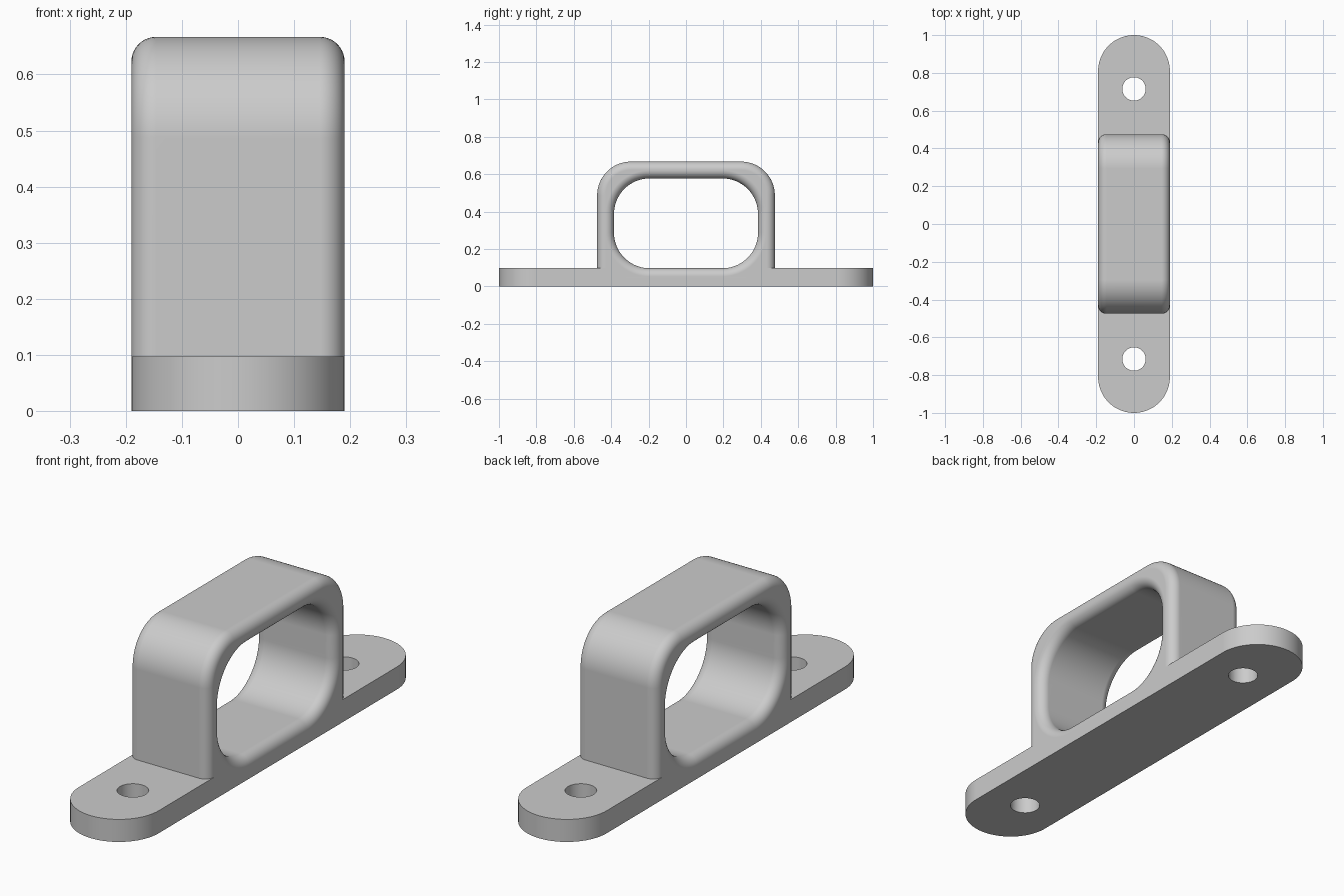
import bpy, bmesh, math

if "Cube" in bpy.data.objects:
    bpy.data.objects.remove(bpy.data.objects["Cube"])

W = 0.19        # half width of plate and loop
PLATE = 0.097   # plate thickness
R = 0.044       # rounding of the loop edges

grey = bpy.data.materials.new("plain grey")
grey.diffuse_color = (0.6, 0.6, 0.6, 1)
grey.use_nodes = True
grey.node_tree.nodes["Principled BSDF"].inputs["Base Color"].default_value = grey.diffuse_color


def round_rect(hy, z0, z1, r_top, r_bot, n=20):
    """Rounded rectangle in the YZ plane as (y, z) points."""
    pts = []
    for cy, cz, r, a0 in ((hy - r_top, z1 - r_top, r_top, 0), (r_top - hy, z1 - r_top, r_top, 90),
                          (r_bot - hy, z0 + r_bot, r_bot, 180), (hy - r_bot, z0 + r_bot, r_bot, 270)):
        steps = n if r else 0
        for i in range(steps + 1):
            a = math.radians(a0 + 90 * i / max(steps, 1))
            pts.append((cy + r * math.cos(a), cz + r * math.sin(a)))
    return pts


def loft(name, rings):
    """Join rings of 3D points into a closed solid with capped ends."""
    bm = bmesh.new()
    vs = [[bm.verts.new(p) for p in ring] for ring in rings]
    n = len(vs[0])
    for a, b in zip(vs, vs[1:]):
        for i in range(n):
            bm.faces.new((a[i], a[(i + 1) % n], b[(i + 1) % n], b[i]))
    bm.faces.new(vs[0])
    bm.faces.new(vs[-1])
    bmesh.ops.recalc_face_normals(bm, faces=bm.faces)
    mesh = bpy.data.meshes.new(name)
    bm.to_mesh(mesh)
    bm.free()
    mesh.materials.append(grey)
    ob = bpy.data.objects.new(name, mesh)
    bpy.context.collection.objects.link(ob)
    return ob


def boolean(ob, other, op):
    mod = ob.modifiers.new(op, 'BOOLEAN')
    mod.operation, mod.solver, mod.object = op, 'EXACT', other
    bpy.context.view_layer.objects.active = ob
    bpy.ops.object.modifier_apply(modifier=mod.name)
    bpy.data.objects.remove(other)


# Stations across the width: (x, inset) following the quarter-round edges
half = [(W - R + R * math.sin(t), R * (1 - math.cos(t)))
        for t in (math.radians(90 * i / 10) for i in range(11))]
stations = [(-x, d) for x, d in reversed(half)] + half

# Base plate with round ends
outline = []
for s in (1, -1):
    for i in range(41):
        a = math.pi * i / 40
        outline.append((s * W * math.cos(a), s * (1 - W + W * math.sin(a))))
base = loft("mounting_bracket", [[(x, y, z) for x, y in outline] for z in (0, PLATE)])

# Loop body with rounded outer edges
body = loft("loop_body", [[(x, y, z) for y, z in round_rect(0.475 - d, 0.04, 0.667 - d, 0.18 - d, 0)]
                          for x, d in stations])
boolean(base, body, 'UNION')

# Opening with flared edges
flared = [(-W - 0.05, R)] + stations + [(W + 0.05, R)]
opening = loft("opening_cutter", [[(x, y, z) for y, z in
                                   round_rect(0.385 + d, PLATE - d, 0.577 + d, 0.19 + d, 0.19 + d)]
                                  for x, d in flared])
boolean(base, opening, 'DIFFERENCE')

# Screw holes
for y in (-0.715, 0.715):
    hole = loft("hole_cutter", [[(0.062 * math.cos(math.tau * i / 40), y + 0.062 * math.sin(math.tau * i / 40), z)
                                 for i in range(40)] for z in (-0.1, 0.2)])
    boolean(base, hole, 'DIFFERENCE')

# Smooth shading with crisp plate edges
bpy.ops.object.select_all(action='DESELECT')
base.select_set(True)
bpy.context.view_layer.objects.active = base
bpy.ops.object.shade_smooth_by_angle(angle=math.radians(30))
normals = base.modifiers.new("clean_normals", 'WEIGHTED_NORMAL')
normals.keep_sharp = True
